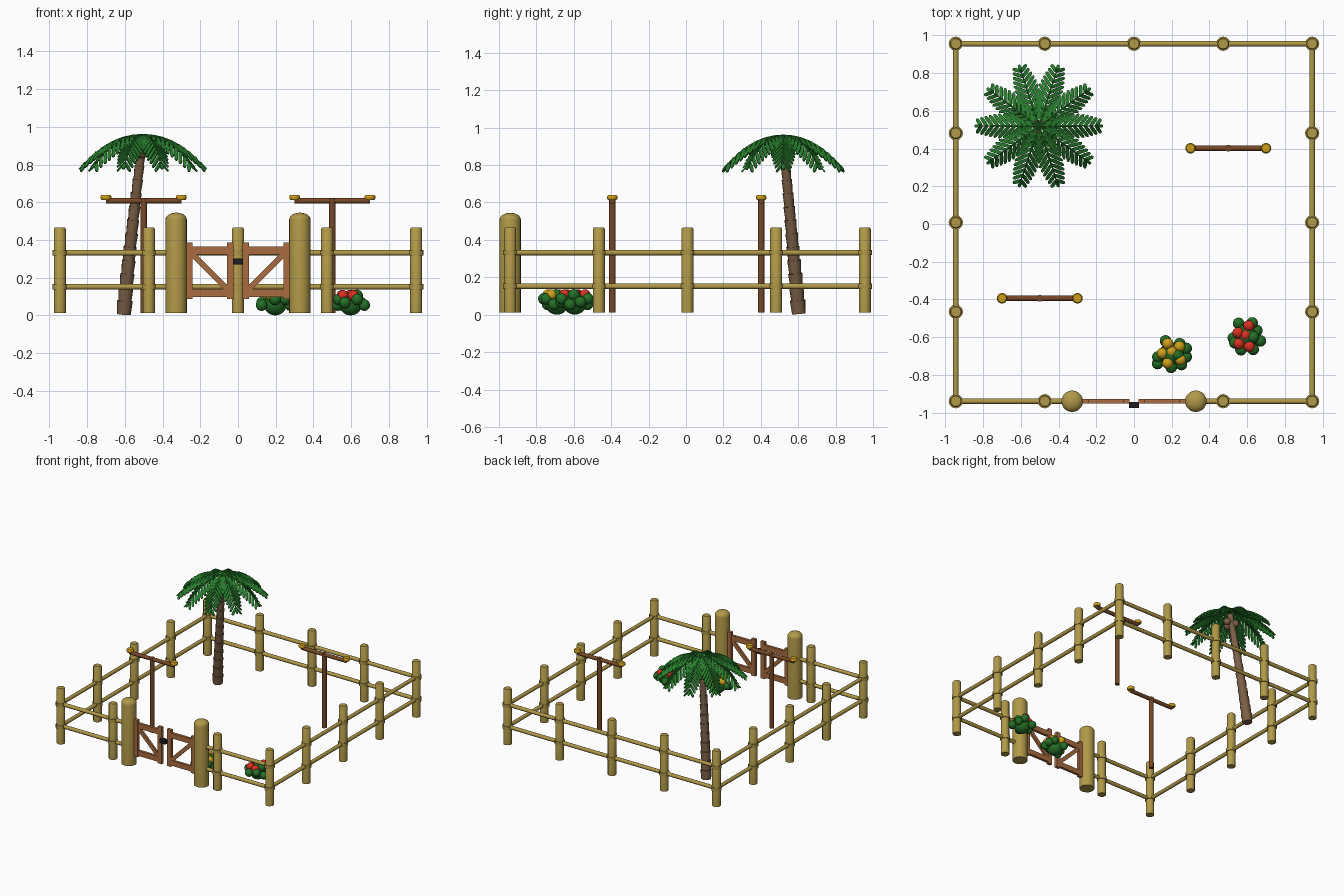
import bpy, bmesh, math
from mathutils import Vector, Matrix

if "Cube" in bpy.data.objects:
    bpy.data.objects.remove(bpy.data.objects["Cube"])

def mat(name, r, g, b):
    m = bpy.data.materials.new(name)
    m.diffuse_color = (r, g, b, 1)
    m.use_nodes = True
    m.node_tree.nodes["Principled BSDF"].inputs["Base Color"].default_value = m.diffuse_color
    return m

BAMBOO = mat("bamboo", 0.44, 0.32, 0.065)
GATE = mat("gate_wood", 0.40, 0.15, 0.05)
DARK = mat("dark_wood", 0.19, 0.065, 0.02)
GOLD = mat("gold", 0.62, 0.35, 0.01)
TRUNK = mat("palm_bark", 0.20, 0.115, 0.06)
LEAF = mat("palm_green", 0.02, 0.20, 0.025)
BUSH = mat("bush_green", 0.018, 0.16, 0.02)
RED = mat("red_flower", 0.70, 0.03, 0.015)
IRON = mat("black_iron", 0.012, 0.012, 0.015)

def finish(name, bm, m, smooth=True):
    me = bpy.data.meshes.new(name)
    bmesh.ops.recalc_face_normals(bm, faces=bm.faces)
    bm.to_mesh(me)
    bm.free()
    me.materials.append(m)
    ob = bpy.data.objects.new(name, me)
    bpy.context.collection.objects.link(ob)
    if smooth:
        bpy.ops.object.select_all(action='DESELECT')
        ob.select_set(True)
        bpy.context.view_layer.objects.active = ob
        bpy.ops.object.shade_smooth_by_angle(angle=math.radians(40))
    return ob

def rod(bm, a, b, r1, r2=None, seg=12):
    a, b = Vector(a), Vector(b)
    d = b - a
    M = Matrix.Translation((a + b) / 2) @ d.to_track_quat('Z', 'Y').to_matrix().to_4x4()
    bmesh.ops.create_cone(bm, cap_ends=True, segments=seg, radius1=r1,
                          radius2=r1 if r2 is None else r2, depth=d.length, matrix=M)

def ball(bm, c, r):
    bmesh.ops.create_uvsphere(bm, u_segments=14, v_segments=10, radius=r,
                              matrix=Matrix.Translation(c))

def box(bm, c, size, rot=None):
    M = Matrix.Translation(c) @ (rot or Matrix()) @ Matrix.Diagonal((*size, 1))
    bmesh.ops.create_cube(bm, size=1, matrix=M)

def lathe(bm, x, y, prof, seg=16):
    rings = [[bm.verts.new((x + r * math.cos(i * math.tau / seg),
                            y + r * math.sin(i * math.tau / seg), z)) for i in range(seg)]
             for r, z in prof]
    for p, q in zip(rings, rings[1:]):
        for i in range(seg):
            j = (i + 1) % seg
            bm.faces.new((p[i], p[j], q[j], q[i]))
    bm.faces.new(rings[0])
    bm.faces.new(rings[-1])

# fence posts with bands at the rail heights
X, Y0, Y1, BOT = 0.945, -0.94, 0.956, 0.013
YM = (Y0 + Y1) / 2
RAILS = (0.152, 0.332)
spots = [(sx * X, YM + k * (Y1 - Y0) / 4) for sx in (-1, 1) for k in (-2, -1, 0, 1, 2)]
spots += [(-0.473, Y0), (0.473, Y0), (-0.473, Y1), (0, Y1), (0.473, Y1)]
bm = bmesh.new()
for x, y in spots:
    lathe(bm, x, y, [(0.032, BOT), (0.032, 0.459), (0.027, 0.466)], 12)
    for z in RAILS:
        rod(bm, (x, y, z - 0.014), (x, y, z + 0.014), 0.038)
finish("fence_posts", bm, BAMBOO)

# horizontal rails, broken at the gate
bm = bmesh.new()
for z in RAILS:
    for s in (-1, 1):
        rod(bm, (s * X, Y0, z), (s * X, Y1, z), 0.015)
        rod(bm, (s * X, Y0, z), (s * 0.328, Y0, z), 0.015)
    rod(bm, (-X, Y1, z), (X, Y1, z), 0.015)
finish("fence_rails", bm, BAMBOO)

# thick gate posts with domed tops
for s, side in ((-1, "left"), (1, "right")):
    bm = bmesh.new()
    dome = [(0.057 * math.cos(a), 0.508 + 0.037 * math.sin(a))
            for a in [i * math.pi / 12 for i in range(6)]] + [(0.004, 0.545)]
    lathe(bm, s * 0.328, Y0, [(0.057, BOT)] + dome, 20)
    finish(side + "_gate_post", bm, BAMBOO)

    # gate leaf: stiles, rails and a brace
    bm = bmesh.new()
    for x in (0.041, 0.258):
        box(bm, (s * x, Y0, 0.238), (0.036, 0.026, 0.30))
    for z in (0.12, 0.344):
        box(bm, (s * 0.15, Y0, z), (0.19, 0.022, 0.042))
    ang = math.atan2(0.185, 0.185)
    box(bm, (s * 0.15, Y0, 0.232), (0.265, 0.018, 0.03), Matrix.Rotation(-s * ang, 4, 'Y'))
    finish(side + "_gate_leaf", bm, GATE, False)

# latch
bm = bmesh.new()
box(bm, (0, Y0 - 0.02, 0.287), (0.055, 0.034, 0.032))
finish("gate_latch", bm, IRON, False)

# T-shaped perches with gold cups
for n, x, y in (("left", -0.5, -0.394), ("right", 0.5, 0.402)):
    bm = bmesh.new()
    rod(bm, (x, y, BOT), (x, y, 0.622), 0.018)
    rod(bm, (x - 0.2, y, 0.608), (x + 0.2, y, 0.608), 0.015)
    finish(n + "_perch", bm, DARK)
    bm = bmesh.new()
    for s in (-1, 1):
        lathe(bm, x + s * 0.2, y, [(0.023, 0.613), (0.028, 0.62), (0.028, 0.633), (0.022, 0.64)], 14)
    finish(n + "_perch_cups", bm, GOLD)

# palm trunk: flared segments along a gentle curve
def trunk(t):
    return Vector((-0.605 + 0.1 * t ** 1.15, 0.603 - 0.083 * t, 0.006 + 0.93 * t))
bm = bmesh.new()
N = 13
for i in range(N):
    r = 0.040 - 0.019 * i / N
    rod(bm, trunk(i / N), trunk((i + 1) / N), r * 0.92, r * 1.05)
finish("palm_trunk", bm, TRUNK)

# coconuts
C = Vector((-0.505, 0.52, 0))
bm = bmesh.new()
for k in range(3):
    a = k * math.tau / 3 + 0.3
    ball(bm, C + Vector((0.04 * math.cos(a), 0.04 * math.sin(a), 0.86)), 0.028)
finish("coconuts", bm, TRUNK)

# fronds: arched stems with drooping leaflets
def arch(t):
    return Vector((0.31 * t, 0, 0.955 - 0.15 * t ** 2.2))
def leaflet(bm, M, p, d, length, w):
    d = d.normalized()
    side = d.cross(Vector((0, 0, 1))).normalized()
    up = side.cross(d) * 0.004
    outline = [(0, 0.35), (0.4, 0.5), (0.85, 0.45), (1, 0.2)]
    pts = [p + d * length * t + side * w * h for t, h in outline]
    pts += [p + d * length * t - side * w * h for t, h in reversed(outline)]
    top = [bm.verts.new(M @ (q + up)) for q in pts]
    bot = [bm.verts.new(M @ (q - up)) for q in pts]
    bm.faces.new(top)
    bm.faces.new(bot[::-1])
    for i in range(8):
        j = (i + 1) % 8
        bm.faces.new((top[i], bot[i], bot[j], top[j]))
bm = bmesh.new()
for k in range(10):
    M = Matrix.Translation(C) @ Matrix.Rotation(k * math.tau / 10, 4, 'Z')
    for i in range(6):
        rod(bm, M @ arch(i / 6), M @ arch((i + 1) / 6), 0.008 - 0.0008 * i, 0.0072 - 0.0008 * i, 6)
    for i in range(10):
        t = 0.12 + 0.86 * i / 9
        p, tan = arch(t), (arch(t + 0.01) - arch(t)).normalized()
        length = 0.062 + 0.045 * math.sin(math.pi * t ** 0.9)
        for s in (-1, 1):
            leaflet(bm, M, p, tan * 0.75 + Vector((0, s * 0.75, -0.45)), length, 0.02)
    leaflet(bm, M, arch(0.98), arch(1) - arch(0.95), 0.05, 0.018)
finish("palm_fronds", bm, LEAF, False)

# flower bushes: big core, small leaf clumps, blossoms on top
def bush(name, x, y, greens, blossoms, m):
    bm = bmesh.new()
    ball(bm, (x, y, 0.064), 0.064)
    for i, (dx, dy) in enumerate(greens):
        ball(bm, (x + dx, y + dy, (0.055, 0.085, 0.068)[i % 3]), 0.031)
    ball(bm, (x + 0.035, y - 0.005, 0.105), 0.032)
    finish(name + "_bush", bm, BUSH)
    bm = bmesh.new()
    for dx, dy in blossoms:
        ball(bm, (x + dx, y + dy, 0.105), 0.030)
    finish(name + "_blossoms", bm, m)

bush("red", 0.597, -0.595,
     [(-0.042, 0.068), (0.03, 0.07), (0.055, 0.03), (0.073, -0.025), (0.035, -0.07),
      (-0.03, -0.072), (-0.07, -0.01), (-0.062, -0.035)],
     [(0.012, 0.055), (-0.045, 0.018), (-0.04, -0.04), (0.015, -0.055), (-0.004, 0.004)], RED)
bush("yellow", 0.197, -0.69,
     [(-0.03, 0.07), (0.045, 0.055), (0.08, 0.03), (0.08, -0.015), (0.055, -0.055),
      (-0.07, -0.015), (-0.072, -0.05), (0.0, -0.07)],
     [(-0.018, 0.055), (-0.047, 0.004), (0.004, 0.012), (-0.018, -0.048), (0.05, -0.03), (0.045, 0.04)], GOLD)
